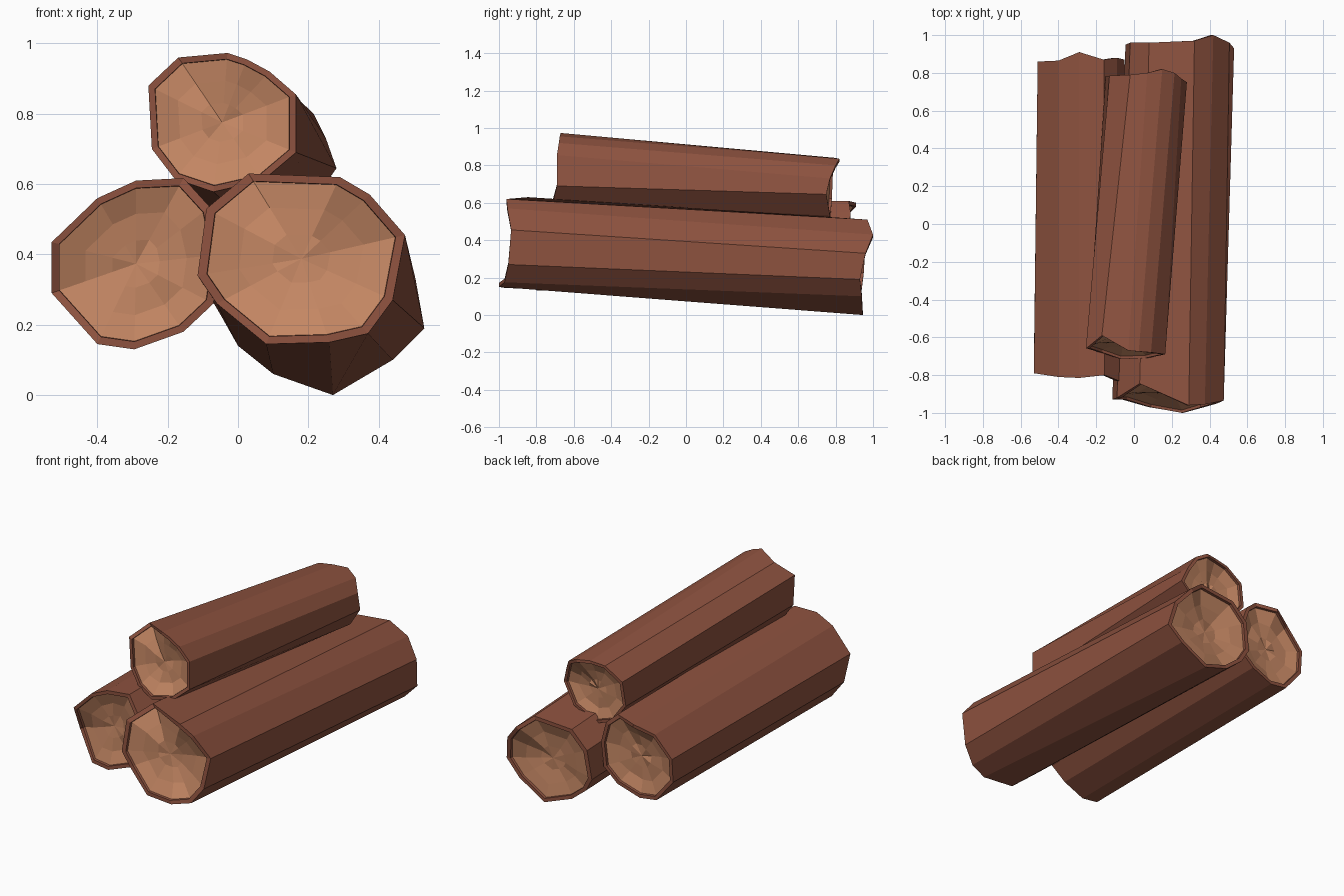
import bpy, bmesh, random
from mathutils import Vector

if "Cube" in bpy.data.objects:
    bpy.data.objects.remove(bpy.data.objects["Cube"])

random.seed(4)


def material(name, color):
    m = bpy.data.materials.new(name)
    m.diffuse_color = color
    m.use_nodes = True
    m.node_tree.nodes["Principled BSDF"].inputs["Base Color"].default_value = m.diffuse_color
    return m


bark = material("bark", (0.27, 0.085, 0.05, 1))
wood = material("cut_wood", (0.55, 0.24, 0.125, 1))


def ring(bm, pts):
    return [bm.verts.new(p) for p in pts]


def bridge(bm, a, b, mat):
    n = len(a)
    for i in range(n):
        j = (i + 1) % n
        bm.faces.new((a[i], a[j], b[j], b[i])).material_index = mat


def cut_end(bm, rim, inward):
    """Bark rim, then a shallow rough hollow of bare wood."""
    pts = [v.co.copy() for v in rim]
    xs, ys, zs = zip(*pts)
    c = Vector(((min(xs) + max(xs)) / 2, sum(ys) / len(ys), (min(zs) + max(zs)) / 2))

    def inset(s, depth, jitter, flat):
        out = []
        for p in pts:
            q = c + (p - c) * s
            q.y = p.y + (c.y - p.y) * flat
            q.y += inward * (depth + random.uniform(-jitter, jitter))
            out.append(q)
        return ring(bm, out)

    lip = inset(0.91, 0.0, 0.0, 0.0)
    prev = inset(0.905, 0.015, 0.0, 0.0)
    bridge(bm, rim, lip, 0)
    bridge(bm, lip, prev, 0)
    for s, d, j, f in ((0.6, 0.035, 0.01, 0.55), (0.28, 0.045, 0.008, 0.9)):
        nxt = inset(s, d, j, f)
        bridge(bm, prev, nxt, 1)
        prev = nxt
    mid = bm.verts.new(c + Vector((0, inward * 0.05, 0)))
    for i in range(len(prev)):
        bm.faces.new((prev[i], prev[(i + 1) % len(prev)], mid)).material_index = 1


def log(name, front, front_y, back, back_y):
    bm = bmesh.new()
    a = ring(bm, [(x, y, z) for (x, z), y in zip(front, front_y)])
    b = ring(bm, [(x, y, z) for (x, z), y in zip(back, back_y)])
    bridge(bm, a, b, 0)
    cut_end(bm, a, 1)
    cut_end(bm, b, -1)
    bmesh.ops.recalc_face_normals(bm, faces=bm.faces)
    me = bpy.data.meshes.new(name)
    bm.to_mesh(me)
    bm.free()
    me.materials.append(bark)
    me.materials.append(wood)
    bpy.context.collection.objects.link(bpy.data.objects.new(name, me))


# Lower right log, the longest, sloping down to the back
log("right_log",
    [(-.115, .34), (-.09, .53), (.03, .63), (.29, .62), (.375, .57), (.475, .455),
     (.44, .27), (.37, .175), (.26, .15), (.08, .145), (-.06, .26)],
    [-.93, -.92, -.845, -.96, -.955, -.935, -.95, -.97, -1.0, -.97, -.93],
    [(-.045, .22), (-.02, .39), (.08, .49), (.32, .51), (.42, .43), (.505, .33),
     (.53, .19), (.44, .10), (.27, 0), (.10, .06), (.0, .14)],
    [.95, .96, .96, .97, 1.0, .96, .93, .94, .945, .93, .94])

# Lower left log, nearly level
log("left_log",
    [(-.53, .29), (-.53, .435), (-.40, .56), (-.29, .61), (-.155, .617), (-.08, .535),
     (-.05, .40), (-.07, .26), (-.155, .18), (-.295, .13), (-.40, .145)],
    [-.73, -.79, -.81, -.815, -.80, -.83, -.82, -.80, -.79, -.80, -.80],
    [(-.51, .29), (-.51, .43), (-.40, .55), (-.29, .60), (-.16, .61), (-.09, .55),
     (-.05, .42), (-.06, .27), (-.15, .19), (-.29, .14), (-.40, .155)],
    [.85, .86, .865, .91, .87, .88, .87, .86, .86, .85, .85])

# Smaller log resting on top, turned slightly
log("top_log",
    [(-.255, .88), (-.17, .96), (-.03, .973), (.025, .955), (.09, .92), (.165, .855),
     (.165, .69), (.07, .61), (-.07, .578), (-.18, .615), (-.245, .70)],
    [-.66, -.59, -.67, -.675, -.68, -.69, -.69, -.71, -.715, -.68, -.66],
    [(-.13, .76), (-.02, .83), (.07, .84), (.15, .835), (.215, .80), (.25, .73),
     (.28, .645), (.20, .53), (.06, .46), (-.06, .50), (-.15, .62)],
    [.785, .79, .80, .82, .80, .77, .75, .77, .77, .77, .78])
